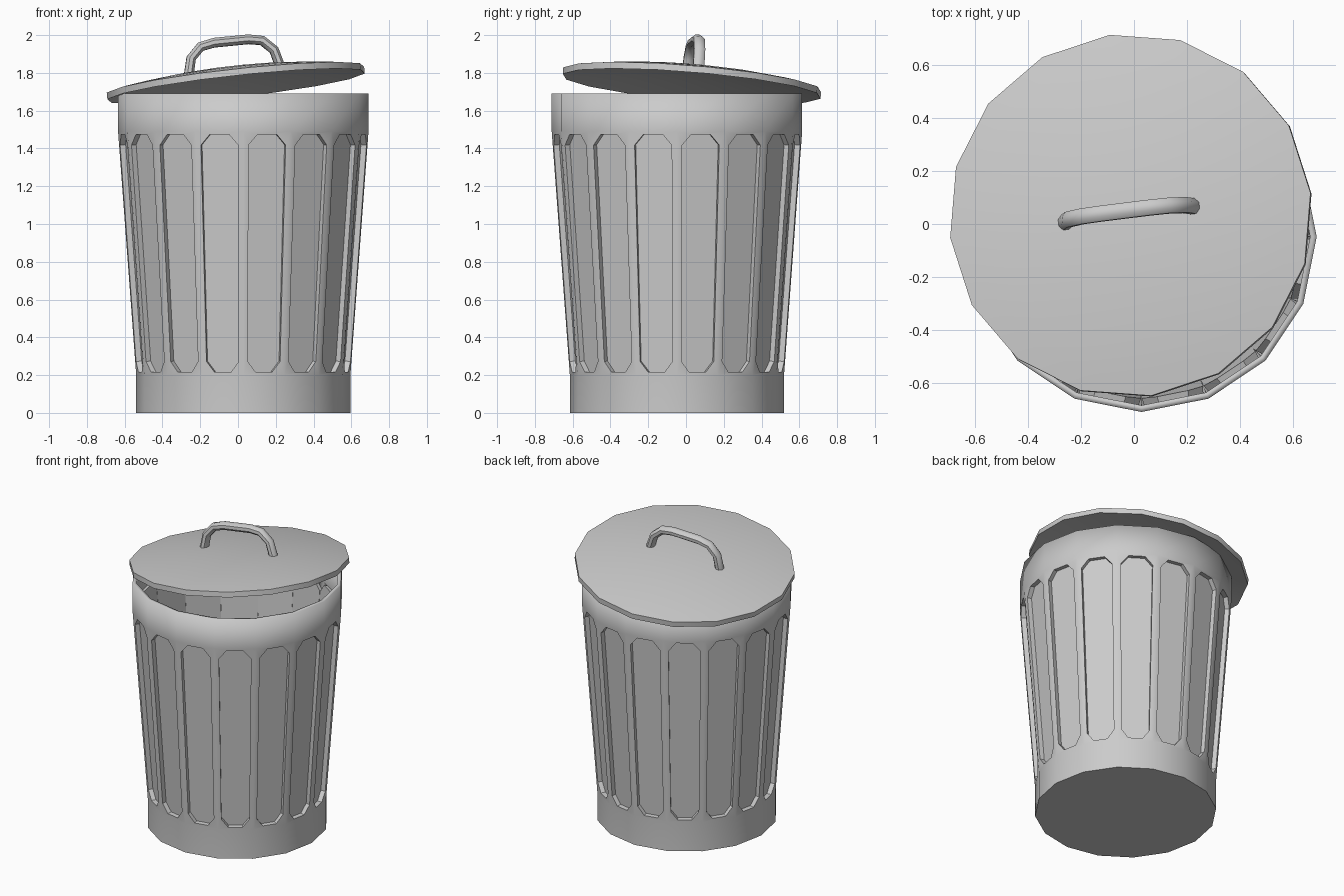
import bpy, bmesh, math
from mathutils import Vector, Matrix

if "Cube" in bpy.data.objects:
    bpy.data.objects.remove(bpy.data.objects["Cube"])

SIDES = 16

# Single metal colour
metal = bpy.data.materials.new("grey_metal")
metal.use_nodes = True
GREY = (0.6, 0.6, 0.6, 1)
metal.diffuse_color = GREY
metal.node_tree.nodes["Principled BSDF"].inputs["Base Color"].default_value = GREY


def finish(name, bm, matrix, angle):
    bmesh.ops.recalc_face_normals(bm, faces=bm.faces[:])
    mesh = bpy.data.meshes.new(name)
    bm.to_mesh(mesh)
    bm.free()
    mesh.materials.append(metal)
    obj = bpy.data.objects.new(name, mesh)
    bpy.context.collection.objects.link(obj)
    obj.matrix_world = matrix
    bpy.ops.object.select_all(action='DESELECT')
    obj.select_set(True)
    bpy.context.view_layer.objects.active = obj
    bpy.ops.object.shade_smooth_by_angle(angle=math.radians(angle))
    return obj


def ring(bm, r, z):
    return [bm.verts.new((r * math.cos(a), r * math.sin(a), z))
            for a in (math.tau * i / SIDES for i in range(SIDES))]


def bridge(bm, a, b):
    n = len(a)
    return [bm.faces.new((a[i], a[(i + 1) % n], b[(i + 1) % n], b[i]))
            for i in range(n)]


# Bin body: straight foot band, tapered panel zone, straight top band
bm = bmesh.new()
rings = [ring(bm, r, z) for r, z in
         ((0.567, 0), (0.567, 0.2), (0.663, 1.49), (0.663, 1.69))]
bm.faces.new(rings[0][::-1])
bridge(bm, rings[0], rings[1])
bridge(bm, rings[2], rings[3])

# Recessed eight-cornered panel on every side of the tapered zone
SIDE, CHAMFER, LOW, HIGH = 0.11, 0.3, 0.012, 0.056
corner_uv = [(CHAMFER, LOW), (1 - CHAMFER, LOW), (1 - SIDE, HIGH), (1 - SIDE, 1 - HIGH),
             (1 - CHAMFER, 1 - LOW), (CHAMFER, 1 - LOW), (SIDE, 1 - HIGH), (SIDE, HIGH)]
DEPTH = 0.03
for i in range(SIDES):
    j = (i + 1) % SIDES
    quad = [rings[1][i], rings[1][j], rings[2][j], rings[2][i]]
    a, b, c, d = [v.co for v in quad]
    inward = (d - a).cross(b - a).normalized() * DEPTH
    edge = [a.lerp(b, u).lerp(d.lerp(c, u), v) for u, v in corner_uv]
    outer = [bm.verts.new(p) for p in edge]
    inner = [bm.verts.new(p + inward) for p in edge]
    for k in range(4):
        m = 2 * k
        bm.faces.new((quad[k], quad[(k + 1) % 4], outer[m + 1], outer[m]))
        bm.faces.new((quad[k], outer[m], outer[m - 1]))
    bridge(bm, outer, inner)
    bm.faces.new(inner)
body = finish("bin_body", bm, Matrix.Translation((0.028, -0.048, 0)), 30)
wall = body.modifiers.new("wall_thickness", 'SOLIDIFY')
wall.thickness = 0.025
wall.offset = -1

# Lid placement: turned slightly and resting askew
tilt = Vector((0, 0, 1)).rotation_difference(Vector((-0.11, 0.084, 1)))
lid_matrix = (Matrix.Translation((-0.01, 0.03, 1.729)) @ tilt.to_matrix().to_4x4()
              @ Matrix.Rotation(math.radians(6.8), 4, 'Z'))

# Lid: shallow domed shell with a thin rim
RADIUS, DOME, RIM = 0.69, 0.062, 0.035
bm = bmesh.new()
rims = []
for base in (0, RIM):
    dome = [ring(bm, RADIUS * t, base + DOME * (1 - t * t))
            for t in (1, 0.9, 0.75, 0.5, 0.25)]
    for lower, upper in zip(dome, dome[1:]):
        bridge(bm, lower, upper)
    tip = bm.verts.new((0, 0, base + DOME))
    for i in range(SIDES):
        bm.faces.new((dome[-1][i], dome[-1][(i + 1) % SIDES], tip))
    rims.append(dome[0])
bridge(bm, rims[0], rims[1])
finish("lid", bm, lid_matrix, 30)

# Lid handle: angular arch swept with an eight-sided section
half = [(0.247, 0.075), (0.222, 0.172), (0.165, 0.228), (0.092, 0.242)]
path = [Vector((-x, 0, z)) for x, z in half] + [Vector((x, 0, z)) for x, z in half[::-1]]
bm = bmesh.new()
sections = []
for i, p in enumerate(path):
    along = (path[min(i + 1, len(path) - 1)] - path[max(i - 1, 0)]).normalized()
    across = Vector((0, 1, 0))
    out = along.cross(across)
    sections.append([bm.verts.new(p + across * 0.032 * math.cos(t) + out * 0.027 * math.sin(t))
                     for t in (math.tau * (k + 0.5) / 8 for k in range(8))])
for s, t in zip(sections, sections[1:]):
    bridge(bm, s, t)
bm.faces.new(sections[0])
bm.faces.new(sections[-1])
finish("lid_handle", bm, lid_matrix, 40)
